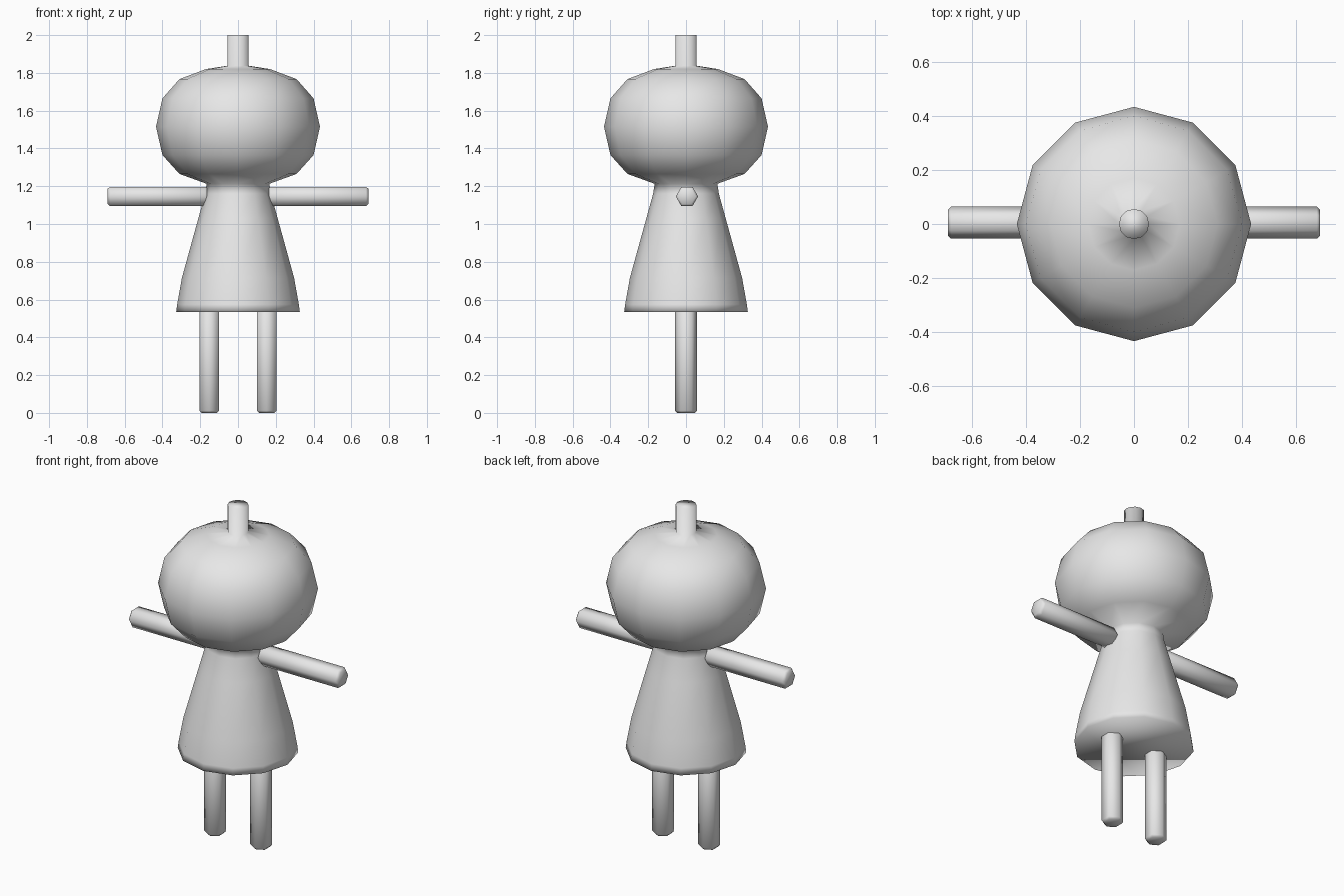
import bpy, bmesh, math
from mathutils import Matrix, Vector

old = bpy.data.objects.get("Cube")
if old:
    bpy.data.objects.remove(old, do_unlink=True)

# Single plain grey
grey = bpy.data.materials.new("plain_grey")
grey.use_nodes = True
colour = (0.8, 0.8, 0.8, 1.0)
grey.diffuse_color = colour
grey.node_tree.nodes["Principled BSDF"].inputs["Base Color"].default_value = colour


def turned(name, profile, sides, start=0.0, matrix=Matrix()):
    """Closed, smooth solid of revolution from (radius, height) points, bottom to top."""
    bm = bmesh.new()
    rings = []
    for r, z in profile:
        angles = [start + 2 * math.pi * i / sides for i in range(sides)]
        rings.append([bm.verts.new((r * math.cos(a), r * math.sin(a), z)) for a in angles])
    for low, high in zip(rings, rings[1:]):
        for i in range(sides):
            j = (i + 1) % sides
            bm.faces.new((low[i], low[j], high[j], high[i]))
    bm.faces.new(rings[0][::-1])
    bm.faces.new(rings[-1])
    bm.transform(matrix)
    bmesh.ops.recalc_face_normals(bm, faces=bm.faces)
    for f in bm.faces:
        f.smooth = True
    mesh = bpy.data.meshes.new(name)
    bm.to_mesh(mesh)
    bm.free()
    mesh.materials.append(grey)
    obj = bpy.data.objects.new(name, mesh)
    bpy.context.collection.objects.link(obj)
    return obj


def rod(name, bottom, top, matrix):
    """Six-sided rod with slightly chamfered ends."""
    r, c = 0.059, 0.012
    profile = [(r - c, bottom), (r, bottom + c), (r, top - c), (r - c, top)]
    return turned(name, profile, 6, math.pi / 2, matrix)


# Dress, neck, head and stem flow into each other as one turned form
dress = [(0.327, 0.535), (0.322, 0.575), (0.297, 0.715), (0.21, 1.03), (0.174, 1.16)]
neck = [(0.166, 1.213)]
head = [(0.31, 1.265), (0.40, 1.365), (0.434, 1.515),
        (0.40, 1.665), (0.31, 1.767), (0.17, 1.82)]
stem = [(0.056, 1.838), (0.056, 2.0)]
turned("body_and_head", dress + neck + head + stem, 12)

# Legs and outstretched arms on both sides
for side, sign in (("left", 1), ("right", -1)):
    rod(side + "_leg", 0.0, 0.57, Matrix.Translation(Vector((sign * 0.152, 0, 0))))
    turn = Matrix.Rotation(sign * math.pi / 2, 4, 'Y')
    rod(side + "_arm", 0.16, 0.69, Matrix.Translation(Vector((0, 0.005, 1.146))) @ turn)
